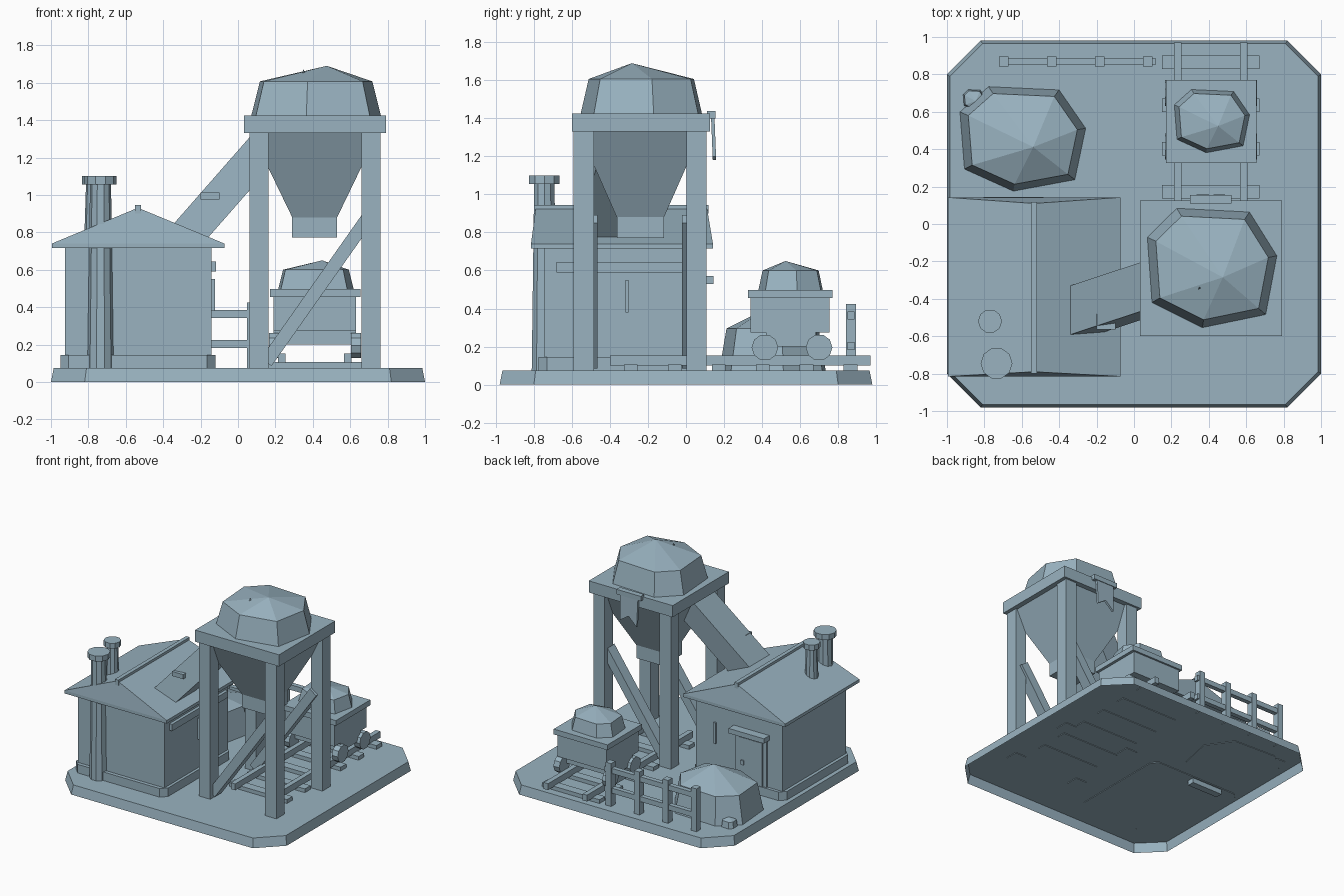
import bpy
import bmesh
import math
from mathutils import Vector

cube = bpy.data.objects.get("Cube")
if cube:
    bpy.data.objects.remove(cube)

COLOR = (0.32, 0.45, 0.53, 1)
mat = bpy.data.materials.new("slate_blue")
mat.use_nodes = True
mat.diffuse_color = COLOR
mat.node_tree.nodes["Principled BSDF"].inputs["Base Color"].default_value = COLOR

GROUND = 0.07  # parts sink slightly into the slab top


def finish(name, bm):
    """Turn a bmesh into a flat-shaded object."""
    bmesh.ops.recalc_face_normals(bm, faces=bm.faces)
    mesh = bpy.data.meshes.new(name)
    bm.to_mesh(mesh)
    bm.free()
    mesh.materials.append(mat)
    obj = bpy.data.objects.new(name, mesh)
    bpy.context.collection.objects.link(obj)
    return obj


def loft(name, rings, tip=None, floor=True):
    """Skin a stack of equal-length point rings, capped flat or with a tip."""
    bm = bmesh.new()
    loops = [[bm.verts.new(p) for p in ring] for ring in rings]
    n = len(loops[0])
    for low, high in zip(loops, loops[1:]):
        for i in range(n):
            j = (i + 1) % n
            bm.faces.new((low[i], low[j], high[j], high[i]))
    if floor:
        bm.faces.new(loops[0])
    if tip:
        peak = bm.verts.new(tip)
        for i in range(n):
            bm.faces.new((loops[-1][i], loops[-1][(i + 1) % n], peak))
    else:
        bm.faces.new(loops[-1])
    return finish(name, bm)


def rect(x, y, z, c=0):
    """Rectangle ring at height z, with corners cut by c if given."""
    (x0, x1), (y0, y1) = x, y
    if not c:
        return [(x0, y0, z), (x1, y0, z), (x1, y1, z), (x0, y1, z)]
    return [(x0 + c, y0, z), (x1 - c, y0, z), (x1, y0 + c, z), (x1, y1 - c, z),
            (x1 - c, y1, z), (x0 + c, y1, z), (x0, y1 - c, z), (x0, y0 + c, z)]


def box(name, x, y, z, c=0):
    return loft(name, [rect(x, y, z[0], c), rect(x, y, z[1], c)])


def span(center, half):
    return (center - half, center + half)


def circle(x, y, z, r, n=10):
    return [(x + r * math.cos(math.tau * i / n), y + r * math.sin(math.tau * i / n), z)
            for i in range(n)]


# Ground slab: tapered, cut corners, open underneath
loft("ground_slab", [rect((-1, 1), (-0.98, 0.98), 0, 0.18),
                     rect((-0.985, 0.985), (-0.965, 0.965), 0.075, 0.175)], floor=False)

# Engine house walls, plinth and roof
RIDGE = -0.535
box("house_walls", (-0.925, -0.143), (-0.745, 0.075), (GROUND, 0.76))
box("house_plinth", (-0.95, -0.12), (-0.775, 0.1), (GROUND, 0.145), 0.045)
x, y = (-0.995, -0.073), (-0.815, 0.142)
loft("house_roof", [rect(x, y, 0.715), rect(x, y, 0.74),
                    rect(span(RIDGE, 0.003), (-0.79, 0.11), 0.93)])
box("roof_ridge_cap", span(RIDGE, 0.016), (-0.8, 0.118), (0.9, 0.945))

# Door and lintel on the back wall, slits and a rail on the walls
box("door_frame", (-0.79, -0.51), (0.03, 0.088), (0.03, 0.53))
box("door_leaf", (-0.755, -0.545), (0.08, 0.096), (GROUND, 0.5))
box("door_lintel", (-0.805, -0.485), (0.06, 0.145), (0.53, 0.57))
box("door_handle", span(-0.58, 0.013), (0.09, 0.108), span(0.3, 0.018))
box("back_slit", span(-0.32, 0.01), (0.07, 0.09), (0.38, 0.55))
box("side_slit", (-0.15, -0.122), span(-0.31, 0.008), (0.38, 0.55))
box("side_rail", (-0.15, -0.118), (-0.68, 0.04), (0.59, 0.645))

# Two stove pipes with wide caps
for name, px, py, r, low in (("front_chimney", -0.735, -0.745, 0.085, GROUND),
                             ("roof_chimney", -0.77, -0.52, 0.064, 0.75)):
    loft(name, [circle(px, py, low, r * 0.82), circle(px, py, 1.07, r * 0.66)])
    loft(name + "_cap", [circle(px, py, 1.056, r), circle(px, py, 1.1, r)])

# Rigid box chute climbing from the roof to the hopper, slewed in its tilted plane
along = Vector((1, 0.33, 1.14)).normalized()
up = Vector((-1.14, 0, 1)).normalized()
across = up.cross(along)
start = Vector((-0.34, -0.46, 0.85))
loft("chute", [[start + along * a + across * b + up * c for b, c in
                ((-0.128, 0), (0.128, 0), (0.128, -0.187), (-0.128, -0.187))]
               for a in (-0.12, 0.69)])
box("chute_bracket", (-0.2, -0.1), (-0.565, -0.48), (0.975, 1.012))

# Hopper tower: posts, platform, funnel and braces
for sx, px in (("left", 0.71), ("right", 0.112)):
    for sy, py in (("front", -0.538), ("back", 0.055)):
        box(f"{sy}_{sx}_post", span(px, 0.051), span(py, 0.053), (GROUND, 1.34))
box("hopper_platform", (0.033, 0.79), (-0.6, 0.125), (1.33, 1.425))
loft("hopper_funnel", [rect(span(0.41, hx), span(-0.24, hy), z) for hx, hy, z in
                       ((0.12, 0.124, 0.772), (0.12, 0.124, 0.88), (0.34, 0.325, 1.335))])
for name, py in (("front_brace", -0.51), ("back_brace", 0.025)):
    loft(name, [[(x, py + d, z) for x, z in
                 ((0.121, 0.125), (0.179, 0.085), (0.719, 0.85), (0.661, 0.892))]
                for d in (-0.045, 0.045)])

# Banner hung on the back of the platform
box("banner_bar", (0.3, 0.52), (0.11, 0.155), (1.4, 1.44))
outline = ((0.33, 1.4), (0.49, 1.4), (0.485, 1.2), (0.41, 1.25), (0.335, 1.18))
loft("banner_cloth", [[(x, d + (1.4 - z) * 0.04, z) for x, z in outline] for d in (0.132, 0.15)])

# Faceted heaps sharing one irregular seven-sided footprint
HEAP = ((-0.19, 0.32), (0.2, 0.3), (0.347, 0.065), (0.287, -0.25),
        (-0.053, -0.32), (-0.323, -0.185), (-0.348, 0.165))


def heap(name, cx, cy, sx, sy, low, shoulder, peak):
    rings = [[(cx + sx * k * px, cy + sy * k * py, z) for px, py in HEAP]
             for k, z in ((1, low), (0.865, shoulder))]
    loft(name, rings, (cx + 0.057 * sx, cy - 0.05 * sy, peak))


heap("hopper_heap", 0.418, -0.235, 1, 1, 1.42, 1.607, 1.69)
heap("ground_heap", -0.594, 0.455, 0.97, 0.875, GROUND, 0.295, 0.395)
heap("cart_heap", 0.417, 0.55, 0.585, 0.533, 0.49, 0.6, 0.65)
heap("loose_lump", -0.855, 0.665, 0.17, 0.17, GROUND, 0.125, 0.14)
loft("heap_chip", [circle(0.35, -0.345, 1.62, 0.02, 3)], (0.35, -0.34, 1.675))

# Track: sleepers and two rails
for i in range(6):
    box(f"sleeper_{i + 1}", (0.15, 0.67), span(0.865 - 0.231 * i, 0.036), (GROUND, 0.106))
for name, px in (("left_rail", 0.586), ("right_rail", 0.235)):
    box(name, span(px, 0.02), (-0.4, 0.97), (0.1, 0.152))

# Ore cart
box("cart_rim", (0.17, 0.655), (0.327, 0.77), (0.455, 0.498))
box("cart_body", (0.19, 0.632), (0.34, 0.755), (0.275, 0.46))
box("cart_chassis", (0.19, 0.632), (0.42, 0.68), (0.2, 0.28))
for sx, x0, x1 in (("left", 0.605, 0.658), ("right", 0.166, 0.219)):
    for sy, py in (("front", 0.415), ("back", 0.7)):
        loft(f"{sy}_{sx}_wheel", [[(x, v, w) for v, w, _ in circle(py, 0.195, 0, 0.07)]
                                  for x in (x0, x1)])

# Fence along the back edge
for i in range(4):
    box(f"fence_post_{i + 1}", span(-0.697 + 0.257 * i, 0.025), span(0.868, 0.027), (GROUND, 0.425))
for name, z in (("low_fence_rail", 0.202), ("high_fence_rail", 0.363)):
    box(name, (-0.7, 0.115), span(0.868, 0.019), span(z, 0.021))
